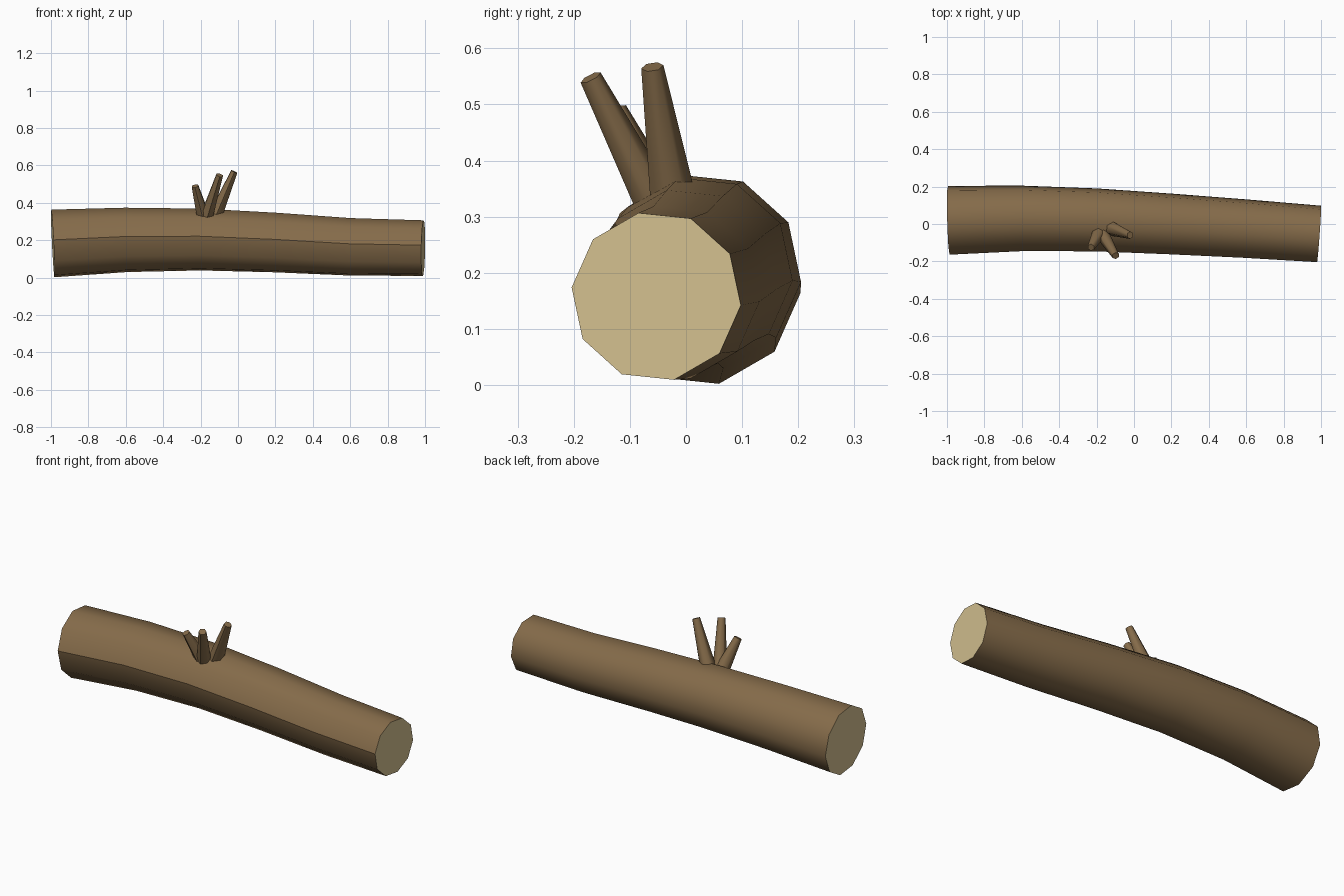
import bpy, bmesh, math
from mathutils import Vector

if "Cube" in bpy.data.objects:
    bpy.data.objects.remove(bpy.data.objects["Cube"])


def material(name, rgb):
    m = bpy.data.materials.new(name)
    m.diffuse_color = (*rgb, 1)
    m.use_nodes = True
    m.node_tree.nodes["Principled BSDF"].inputs["Base Color"].default_value = m.diffuse_color
    return m


bark = material("bark brown", (0.235, 0.148, 0.068))
wood = material("cut wood cream", (0.66, 0.53, 0.28))


def tube(name, path, sides, start, cap_slot):
    """Smooth tapered tube along (x, y, z, radius) stations, with flat end caps."""
    bm = bmesh.new()
    pts = [Vector(p[:3]) for p in path]
    rings = []
    for i, p in enumerate(path):
        t = (pts[min(i + 1, len(pts) - 1)] - pts[max(i - 1, 0)]).normalized()
        ref = Vector((0, 0, 1)) if abs(t.x) > 0.8 else Vector((1, 0, 0))
        up = (ref - t * ref.dot(t)).normalized()
        side = up.cross(t)
        rings.append([bm.verts.new(pts[i] + p[3] * (math.cos(a) * side + math.sin(a) * up))
                      for a in (start + math.tau * k / sides for k in range(sides))])
    for a, b in zip(rings, rings[1:]):
        for k in range(sides):
            n = (k + 1) % sides
            f = bm.faces.new((a[k], a[n], b[n], b[k]))
            f.smooth = True
            # bark seam is a hard line along the front
            if k == 0:
                bm.edges.get((a[0], b[0])).smooth = False
    for ring in (rings[0], rings[-1]):
        f = bm.faces.new(ring)
        f.material_index = cap_slot
        for e in f.edges:
            e.smooth = False
    bmesh.ops.recalc_face_normals(bm, faces=bm.faces[:])
    me = bpy.data.meshes.new(name)
    bm.to_mesh(me)
    bm.free()
    me.materials.append(bark)
    me.materials.append(wood)
    ob = bpy.data.objects.new(name, me)
    bpy.context.collection.objects.link(ob)


# Trunk: gently bowed ten-sided log with cream cut ends
tube("log", [(-0.99, 0.02, 0.183, 0.185), (-0.6, 0.03, 0.202, 0.176),
             (-0.2, 0.022, 0.204, 0.169), (0.2, 0.0, 0.188, 0.163),
             (0.6, -0.025, 0.165, 0.157), (0.99, -0.053, 0.158, 0.152)],
     10, math.radians(174), 1)

# Cluster of three tapered twigs on top, rooted inside the log
twigs = [((-0.115, -0.025, 0.345), (-0.02, -0.06, 0.567), 0.042),
         ((-0.165, -0.06, 0.335), (-0.098, -0.17, 0.548), 0.038),
         ((-0.188, -0.05, 0.335), (-0.23, -0.125, 0.49), 0.040)]
for i, (base, tip, r) in enumerate(twigs):
    b, t = Vector(base), Vector(tip)
    root = b - (t - b).normalized() * 0.03
    tube(f"twig_{i + 1}", [(*root, r), (*t, 0.02)], 6, 0, 0)
